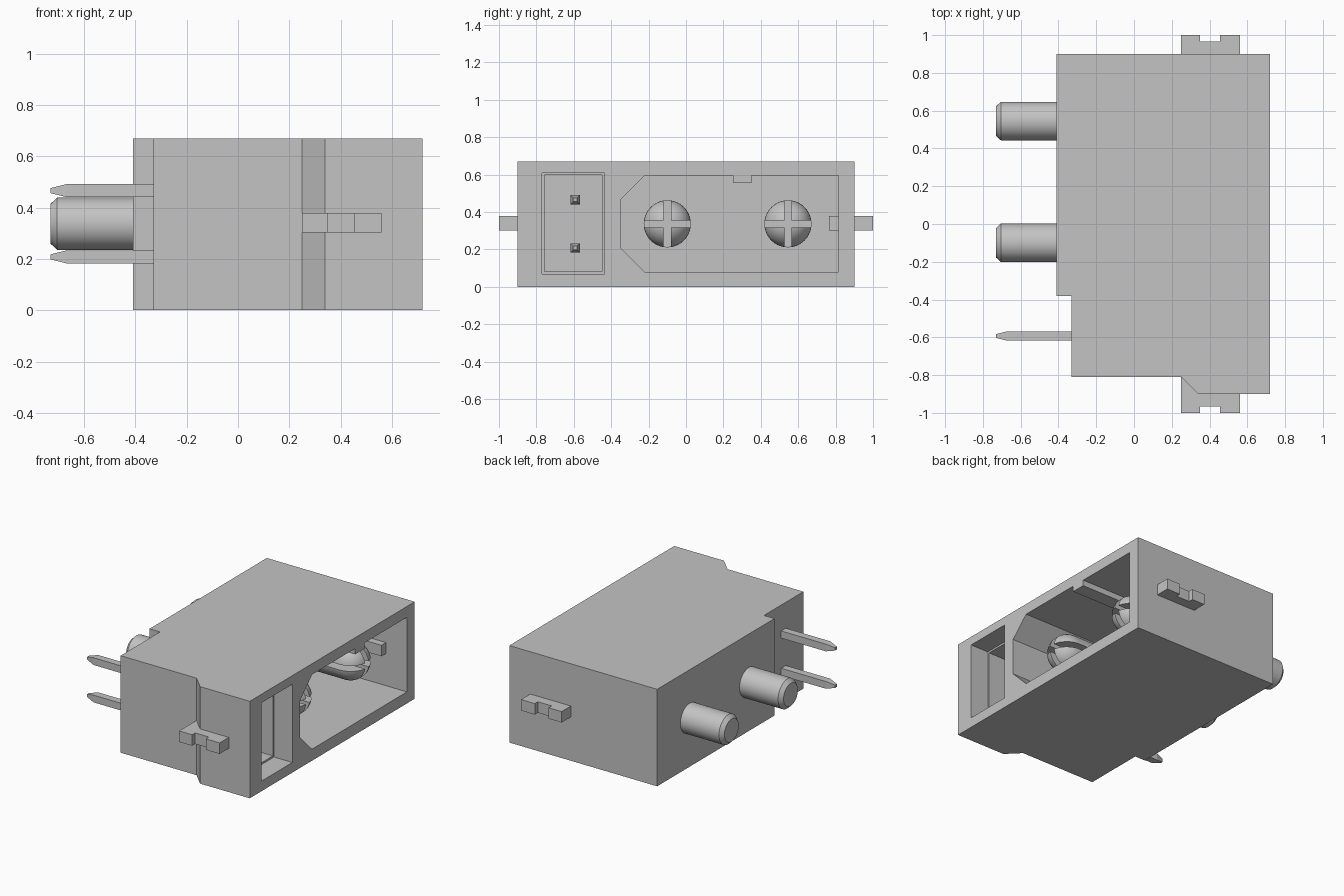
import bpy, bmesh, math

if "Cube" in bpy.data.objects:
    bpy.data.objects.remove(bpy.data.objects["Cube"])

grey = bpy.data.materials.new("grey")
grey.diffuse_color = (0.55, 0.55, 0.55, 1)
grey.use_nodes = True
grey.node_tree.nodes["Principled BSDF"].inputs["Base Color"].default_value = grey.diffuse_color


def finish(name, bm):
    bmesh.ops.recalc_face_normals(bm, faces=bm.faces)
    mesh = bpy.data.meshes.new(name)
    bm.to_mesh(mesh)
    bm.free()
    mesh.materials.append(grey)
    obj = bpy.data.objects.new(name, mesh)
    bpy.context.collection.objects.link(obj)
    return obj


def prism(name, points, lo, hi, axis):
    """Extrude an outline: (x, y) along z, or (y, z) along x."""
    bm = bmesh.new()
    place = (lambda p, t: (p[0], p[1], t)) if axis == 'z' else (lambda p, t: (t, p[0], p[1]))
    face = bm.faces.new([bm.verts.new(place(p, lo)) for p in points])
    out = bmesh.ops.extrude_face_region(bm, geom=[face])
    shift = (0, 0, hi - lo) if axis == 'z' else (hi - lo, 0, 0)
    bmesh.ops.translate(bm, vec=shift, verts=[v for v in out['geom'] if isinstance(v, bmesh.types.BMVert)])
    return finish(name, bm)


def rect(a0, a1, b0, b1):
    return [(a0, b0), (a1, b0), (a1, b1), (a0, b1)]


def activate(obj):
    bpy.ops.object.select_all(action='DESELECT')
    obj.select_set(True)
    bpy.context.view_layer.objects.active = obj


def cut(obj, cutter):
    mod = obj.modifiers.new("cut", 'BOOLEAN')
    mod.operation = 'DIFFERENCE'
    mod.solver = 'EXACT'
    mod.object = cutter
    activate(obj)
    bpy.ops.object.modifier_apply(modifier=mod.name)
    bpy.data.objects.remove(cutter, do_unlink=True)


H = 0.67
MID = 0.337

# Housing block with stepped back and bevelled front edge
housing = prism("housing", [(-0.41, 0.9), (-0.41, -0.38), (-0.33, -0.38), (-0.33, -0.81),
                            (0.25, -0.81), (0.34, -0.9), (0.72, -0.9), (0.72, 0.9)], 0, H, 'z')

# Power socket with two chamfered corners and a key rib in its ceiling
cut(housing, prism("socket_cutter", [
    (-0.35, 0.21), (-0.22, 0.08), (0.815, 0.08), (0.815, 0.595), (0.35, 0.595), (0.35, 0.555),
    (0.25, 0.555), (0.25, 0.595), (-0.22, 0.595), (-0.35, 0.465)], -0.2, 0.8, 'x'))

# Signal socket, narrowing at a small ledge
cut(housing, prism("lip_cutter", rect(-0.77, -0.435, 0.07, 0.61), 0.58, 0.8, 'x'))
cut(housing, prism("signal_cutter", rect(-0.757, -0.448, 0.083, 0.597), -0.2, 0.7, 'x'))

# Side latches with a notch in the outer edge
for name, side, inner in (("front_latch", -1, 0.79), ("back_latch", 1, 0.765)):
    outline = [(0.25, inner), (0.56, inner), (0.56, 1.0), (0.455, 1.0),
               (0.455, 0.967), (0.35, 0.967), (0.35, 1.0), (0.25, 1.0)]
    prism(name, [(x, side * y) for x, y in outline], 0.302, 0.378, 'z')


# Power contacts: chamfered rear post, round-nosed split head
def power_contact(name, y):
    profile = [(-0.73, 0.0), (-0.73, 0.078), (-0.705, 0.102), (-0.3, 0.102), (-0.3, 0.126)]
    profile += [(0.48 + 0.126 * math.sin(a), 0.126 * math.cos(a))
                for a in (math.pi / 2 * i / 10 for i in range(11))]
    bm = bmesh.new()
    verts = [bm.verts.new((x, y, MID + r)) for x, r in profile]
    edges = [bm.edges.new(pair) for pair in zip(verts, verts[1:])]
    bmesh.ops.spin(bm, geom=verts + edges, cent=(0, y, MID), axis=(1, 0, 0),
                   angle=math.tau, steps=40)
    bmesh.ops.remove_doubles(bm, verts=bm.verts, dist=0.0005)
    contact = finish(name, bm)
    w, r = 0.019, 0.2
    cut(contact, prism("slot_cutter", rect(y - w, y + w, MID - r, MID + r), 0.2, 0.8, 'x'))
    cut(contact, prism("slot_cutter", rect(y - r, y + r, MID - w, MID + w), 0.2, 0.8, 'x'))
    activate(contact)
    bpy.ops.object.shade_smooth_by_angle(angle=math.radians(30))


power_contact("power_contact_front", -0.1)
power_contact("power_contact_back", 0.545)


# Signal pins: square bars with tapered ends
def signal_pin(name, z):
    y = -0.593
    bm = bmesh.new()
    rings = [[bm.verts.new((x, y + a * s, z + b * s)) for a, b in ((-1, -1), (1, -1), (1, 1), (-1, 1))]
             for x, s in ((-0.73, 0.01), (-0.67, 0.025), (0.34, 0.025), (0.4, 0.01))]
    for r0, r1 in zip(rings, rings[1:]):
        for i in range(4):
            j = (i + 1) % 4
            bm.faces.new((r0[i], r0[j], r1[j], r1[i]))
    bm.faces.new(rings[0])
    bm.faces.new(rings[-1])
    finish(name, bm)


signal_pin("lower_signal_pin", 0.208)
signal_pin("upper_signal_pin", 0.466)
